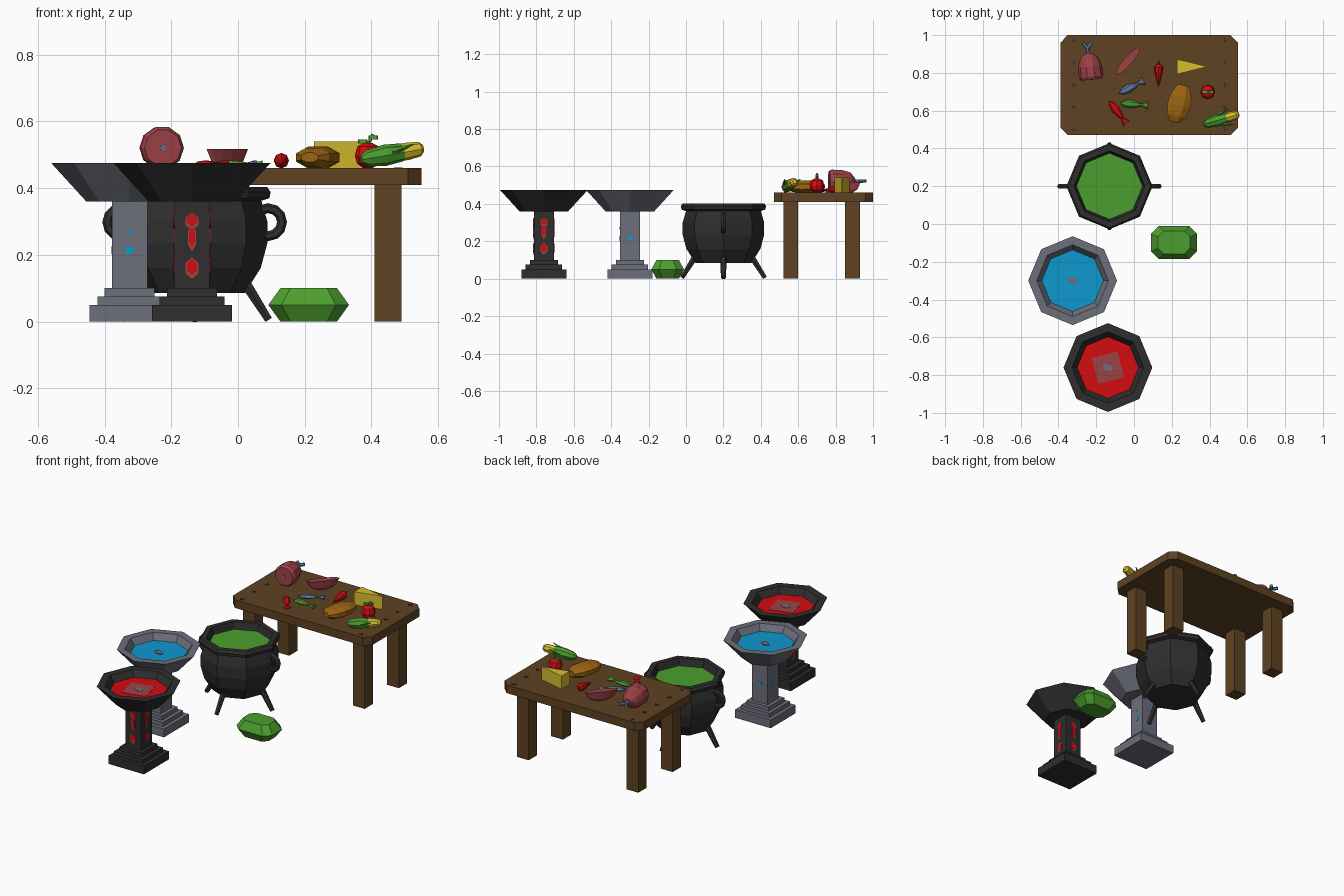
import bpy, bmesh, math
from mathutils import Vector, Matrix

if "Cube" in bpy.data.objects:
    bpy.data.objects.remove(bpy.data.objects["Cube"])

def material(name, r, g, b):
    m = bpy.data.materials.new(name)
    m.diffuse_color = [((c / 255 + 0.055) / 1.055) ** 2.4 for c in (r, g, b)] + [1]
    m.use_nodes = True
    m.node_tree.nodes["Principled BSDF"].inputs["Base Color"].default_value = m.diffuse_color
    return m

WOOD = material("brown wood", 94, 66, 34)
BLACK = material("black iron", 46, 46, 47)
GREY = material("grey stone", 108, 110, 123)
BLUE = material("blue water", 15, 152, 208)
RED = material("bright red", 212, 12, 16)
MEAT = material("meat red", 156, 66, 70)
GREEN = material("green", 76, 158, 46)
YELLOW = material("yellow", 216, 190, 46)
CRUST = material("golden brown", 156, 100, 16)
STEEL = material("blue grey", 92, 126, 162)

def finish(name, bm, mat, matrix=Matrix()):
    bmesh.ops.remove_doubles(bm, verts=bm.verts, dist=1e-5)
    bmesh.ops.recalc_face_normals(bm, faces=bm.faces)
    me = bpy.data.meshes.new(name)
    bm.to_mesh(me)
    bm.free()
    me.materials.append(mat)
    ob = bpy.data.objects.new(name, me)
    ob.matrix_world = matrix
    bpy.context.collection.objects.link(ob)
    return ob

def loft(rings):
    """Skin a stack of equal-length rings and cap both ends."""
    bm = bmesh.new()
    rows = [[bm.verts.new(p) for p in ring] for ring in rings]
    n = len(rows[0])
    for a, b in zip(rows, rows[1:]):
        for i in range(n):
            j = (i + 1) % n
            bm.faces.new((a[i], a[j], b[j], b[i]))
    bm.faces.new(rows[0][::-1])
    bm.faces.new(rows[-1])
    return bm

def lathe(name, mat, profile, loc, n=8, axis=None, scale=(1, 1, 1), phase=0, turn=0):
    """Turn (radius, height) points round z, then point z along axis (local y stays up)."""
    rings = []
    for r, z in profile:
        r = max(r, 0.0005)
        rings.append([(r * math.cos(phase + math.tau * i / n) * scale[0],
                       r * math.sin(phase + math.tau * i / n) * scale[1],
                       z * scale[2]) for i in range(n)])
    rot = (Vector(axis).to_track_quat('Z', 'Y').to_matrix().to_4x4() if axis
           else Matrix.Rotation(turn, 4, 'Z'))
    return finish(name, loft(rings), mat, Matrix.Translation(loc) @ rot)

def block(name, mat, levels, loc):
    """Stack of corner-cut rectangles (half x, half y, cut, z)."""
    rings = []
    for hx, hy, c, z in levels:
        rings.append([(hx, c - hy, z), (hx, hy - c, z), (hx - c, hy, z), (c - hx, hy, z),
                      (-hx, hy - c, z), (-hx, c - hy, z), (c - hx, -hy, z), (hx - c, -hy, z)])
    return finish(name, loft(rings), mat, Matrix.Translation(loc))

def rod(name, mat, a, b, r1, r2, n=6):
    d = Vector(b) - Vector(a)
    return lathe(name, mat, [(r1, 0), (r2, d.length)], a, n, d)

# Table
TX, TY, TOP = 0.08, 0.735, 0.46
block("table_top", WOOD, [(0.47, 0.265, 0.04, 0.41), (0.47, 0.265, 0.04, TOP)], (TX, TY, 0))
for sx in (-1, 1):
    for sy in (-1, 1):
        lathe("table_leg", WOOD, [(0.0566, 0), (0.0566, 0.41)],
              (TX + sx * 0.37, TY + sy * 0.165 - 0.01, 0), 4, phase=math.pi / 4)
    for i in range(5):
        for k in range(2):
            lathe("table_nail", BLACK, [(1, 0), (1, 0.003)],
                  (TX + sx * 0.4, 0.5 + i * 0.118, TOP - 0.001), 4,
                  scale=(0.018, 0.004, 1), phase=math.pi / 4, turn=k * math.pi / 2)

# Two stone basins on stepped pedestals
def basin(label, mat, liquid, x, y):
    steps = [(0.12, 0), (0.12, 0.05), (0.097, 0.05), (0.097, 0.075), (0.075, 0.075),
             (0.075, 0.1), (0.053, 0.1), (0.053, 0.37)]
    lathe(label + "_pedestal", mat, [(r * math.sqrt(2), z) for r, z in steps],
          (x, y, 0), 4, phase=math.pi / 4)
    lathe(label + "_bowl", mat, [(0.13, 0.36), (0.235, 0.475), (0.19, 0.475), (0.16, 0.43)], (x, y, 0))
    lathe(label + "_liquid", liquid, [(0.163, 0.428), (0.163, 0.438)], (x, y, 0))
    lathe(label + "_liquid_spot", GREY, [(1, 0.438), (1, 0.442)], (x, y, 0), 8,
          scale=(0.03, 0.018, 1), turn=-0.3)

def mark(name, mat, x, y, z, w, h, lift):
    """Thin hexagonal plate on each side of a pedestal column."""
    for dx, dy in ((1, 0), (-1, 0), (0, 1), (0, -1)):
        lathe(name, mat, [(1, 0), (1, lift)], (x + dx * 0.053, y + dy * 0.053, z), 6,
              (dx, dy, 0), (w, h, 1), math.pi / 6 if h > w else 0)

LX, LY, DX, DY = -0.325, -0.30, -0.138, -0.76
basin("water_basin", GREY, BLUE, LX, LY)
basin("blood_basin", BLACK, RED, DX, DY)
lathe("blood_clot", MEAT, [(0.1, 0.438), (0.1, 0.440)], (DX, DY, 0), 4, phase=math.pi / 4, turn=0.25)
mark("water_mark", BLUE, LX, LY, 0.215, 0.014, 0.014, 0.002)
mark("water_mark_small", BLUE, LX, LY, 0.27, 0.005, 0.007, 0.002)
for z, w, h in ((0.3, 0.022, 0.025), (0.25, 0.014, 0.04), (0.16, 0.022, 0.032)):
    mark("blood_stain", MEAT, DX, DY, z, w, h, 0.002)
    mark("blood_mark", RED, DX, DY, z + 0.004, w * 0.75, h * 0.75, 0.004)

# Cauldron
CX, CY = -0.13, 0.2
lathe("cauldron_pot", BLACK,
      [(0.15, 0.085), (0.198, 0.16), (0.218, 0.235), (0.218, 0.3), (0.2, 0.362), (0.224, 0.37),
       (0.228, 0.388), (0.218, 0.403), (0.188, 0.403), (0.172, 0.35)], (CX, CY, 0))
lathe("cauldron_brew", GREEN, [(0.175, 0.348), (0.175, 0.362)], (CX, CY, 0))
for dx, dy in ((1, 0), (-1, 0), (0, 1), (0, -1)):
    rod("cauldron_leg", BLACK, (CX + dx * 0.13, CY + dy * 0.13, 0.15),
        (CX + dx * 0.222, CY + dy * 0.222, 0.005), 0.02, 0.013)
for s in (-1, 1):
    bpy.ops.mesh.primitive_torus_add(major_segments=12, minor_segments=6, major_radius=0.042,
                                     minor_radius=0.015, location=(CX + s * 0.22, CY, 0.298),
                                     rotation=(math.pi / 2, 0, 0))
    bpy.context.object.name = "cauldron_handle"
    bpy.context.object.data.materials.append(BLACK)

# Cut green gem on the ground
block("green_gem", GREEN, [(0.085, 0.06, 0.03, 0), (0.121, 0.087, 0.04, 0.05), (0.085, 0.06, 0.03, 0.1)],
      (0.212, -0.098, 0))

# Ham with bone
HAM = Vector((-0.225, 0.765, 0.521))
lathe("ham", MEAT, [(0.056, 0), (0.065, 0.015), (0.063, 0.07), (0.048, 0.115), (0.016, 0.14)],
      HAM, 10, (-0.12, 1, 0))
lathe("ham_bone_end", GREY, [(0.01, 0), (0.01, 0.004)], HAM - Vector((0, 0.003, 0)), 6, (-0.12, 1, 0))
rod("ham_bone", STEEL, (-0.241, 0.89, 0.521), (-0.248, 0.94, 0.521), 0.011, 0.009)
for s in (-1, 1):
    rod("ham_bone_knob", STEEL, (-0.247, 0.932, 0.521), (-0.247 + s * 0.024, 0.96, 0.523), 0.01, 0.01)

# Meat slice with a flat upper face
lathe("meat_slice", MEAT, [(0.35, 0), (0.75, 0.018), (1, 0.058)], (-0.032, 0.863, TOP), 12,
      scale=(0.095, 0.022, 1), turn=math.radians(49))

# Cheese wedge
tri = [(0.228, 0.793), (0.39, 0.833), (0.228, 0.873)]
finish("cheese_wedge", loft([[(x, y, z) for x, y in tri] for z in (TOP, 0.54)]), YELLOW)

# Three fish
fish = [(0, 0), (0.016, 0.022), (0.022, 0.055), (0.015, 0.09), (0.006, 0.115), (0.022, 0.148)]
for name, mat, head, axis in (("blue_fish", STEEL, (-0.08, 0.69), (0.135, 0.07, 0)),
                              ("green_fish", GREEN, (-0.075, 0.64), (1, -0.08, 0)),
                              ("red_fish", RED, (-0.13, 0.65), (0.095, -0.125, 0))):
    lathe(name, mat, fish, (*head, TOP + 0.012), 6, axis, (1, 0.55, 1))

# Bread loaf
lathe("bread_loaf", CRUST, [(0.028, 0), (0.056, 0.035), (0.066, 0.09), (0.062, 0.14), (0.035, 0.2)],
      (0.215, 0.54, 0.492), 8, (0.25, 1, 0), (1, 0.55, 1), math.pi / 8)

# Tomato, chilli
lathe("tomato", RED, [(0.014, 0), (0.033, 0.014), (0.04, 0.038), (0.032, 0.065), (0.012, 0.076)],
      (0.39, 0.7, TOP), 8)
rod("tomato_stem", GREEN, (0.39, 0.7, 0.53), (0.405, 0.7, 0.562), 0.005, 0.006)
for s in (-1, 1):
    block("tomato_leaf", GREEN, [(0.014, 0.008, 0.003, 0), (0.014, 0.008, 0.003, 0.012)],
          (0.39 + s * 0.016, 0.7, 0.54 + s * 0.006))
lathe("chilli", RED, [(0.012, 0), (0.023, 0.012), (0.021, 0.04), (0.011, 0.08), (0, 0.12)],
      (0.13, 0.845, 0.484), 8, (0, -1, -0.1))
rod("chilli_stem", GREEN, (0.13, 0.842, 0.484), (0.13, 0.862, 0.49), 0.005, 0.004)

# Corn cob in its husk
A, D = Vector((0.37, 0.528, 0.486)), Vector((0.18, 0.052, 0.032)).normalized()
lathe("corn_husk", GREEN, [(0.012, 0), (0.025, 0.02), (0.032, 0.075), (0.027, 0.13)], A, 8, D)
lathe("corn_cob", YELLOW, [(0.025, 0.05), (0.026, 0.15), (0.022, 0.185), (0.012, 0.195)], A, 8, D)
for s in (-1, 1):
    p = A + D * 0.09 + Vector((-s * 0.008, s * 0.026, 0.008))
    rod("corn_leaf", GREEN, p, p + D * 0.06 + Vector((-s * 0.006, s * 0.016, 0.012)), 0.011, 0.002, 4)
